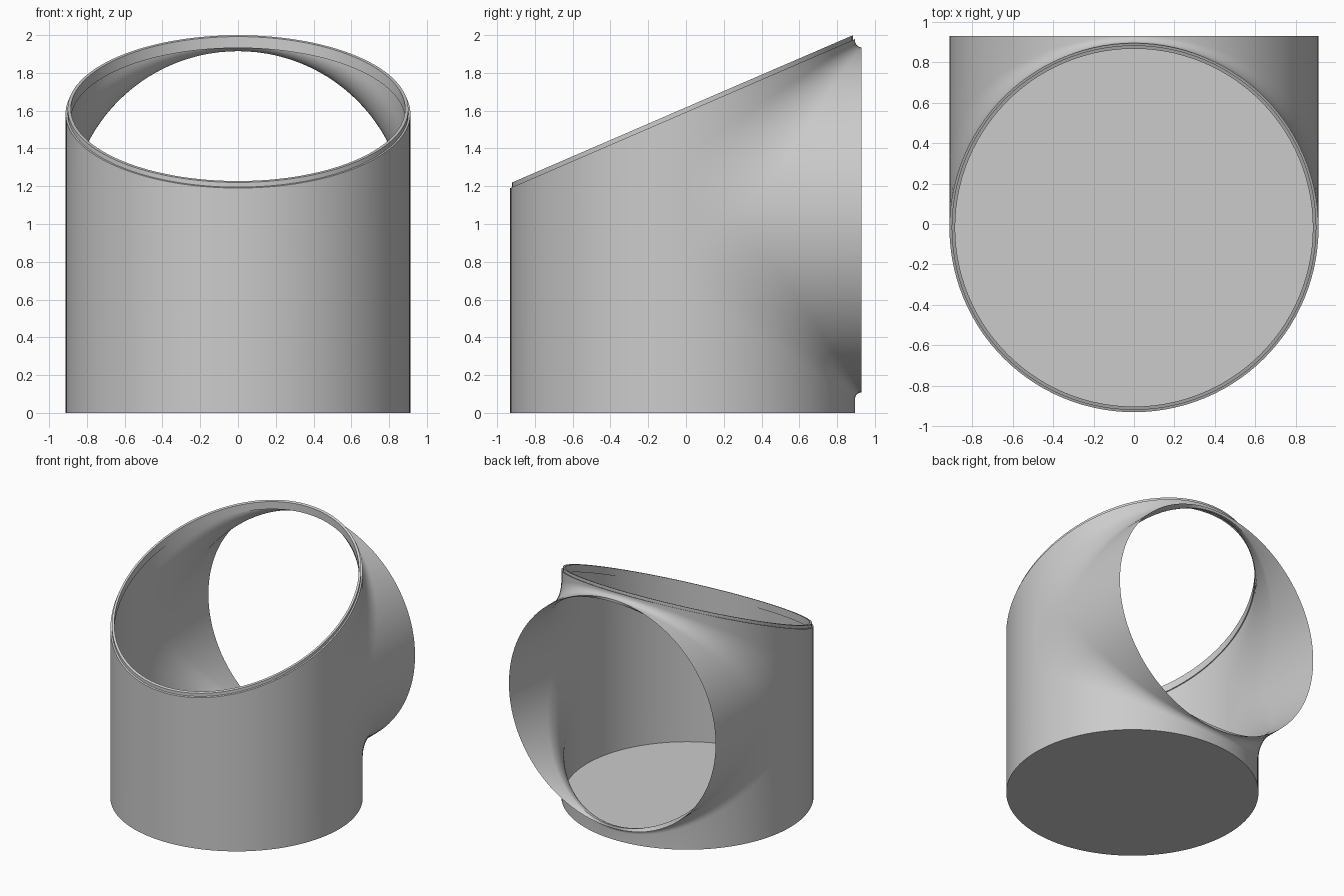
import bpy, bmesh
from math import sin, cos, pi, sqrt

if "Cube" in bpy.data.objects:
    bpy.data.objects.remove(bpy.data.objects["Cube"])

YC = -0.018            # y of the upright cylinder axis
ZC = 1.022             # height of the round opening's axis
R_OUT, R_IN = 0.913, 0.893
END = 0.948            # opening plane, measured from the cylinder axis
N, ARC = 28, 10        # columns per quarter turn, fillet steps


def z_top(y):
    """Slanted top plane."""
    return 1.22 + 0.432 * (y + YC + 0.92)


def face(bm, pts):
    bm.faces.new([bm.verts.new((x, y + YC, z)) for x, y, z in pts])


def finish(bm, name):
    bmesh.ops.remove_doubles(bm, verts=bm.verts, dist=0.0002)
    bmesh.ops.dissolve_degenerate(bm, edges=bm.edges, dist=0.0001)
    bmesh.ops.recalc_face_normals(bm, faces=bm.faces)
    me = bpy.data.meshes.new(name)
    bm.to_mesh(me)
    bm.free()
    ob = bpy.data.objects.new(name, me)
    bpy.context.collection.objects.link(ob)
    bpy.ops.object.select_all(action='DESELECT')
    bpy.context.view_layer.objects.active = ob
    ob.select_set(True)
    bpy.ops.object.shade_smooth_by_angle(angle=0.6)


def skin(bm, r, base, drop):
    """One wall skin: upright cylinder filleted into an equal tube facing back."""
    d_end = END - r

    def column(a, sx, up):
        # rim/base point, fillet arc, then the opening edge; all at constant x
        s, x = r * sin(a), sx * r * cos(a)
        d = d_end + 0.30 * (1 - s / r)
        start = max(z_top(s) - drop, ZC + s + d + 0.001) if up > 0 else base
        pts = [(x, s, start)]
        for k in range(ARC + 1):
            t = pi / 2 * k / ARC
            pts.append((x, s + d - d * cos(t), ZC + up * (s + d - d * sin(t))))
        pts.append((sx * R_OUT * cos(a), END, ZC + up * R_OUT * sin(a)))
        return pts

    floor = []
    for sx in (1, -1):
        # back half with the blended opening
        for up in (1, -1):
            cols = [column(pi / 2 * i / N, sx, up) for i in range(N + 1)]
            for c0, c1 in zip(cols, cols[1:]):
                for j in range(len(c0) - 1):
                    face(bm, (c0[j], c0[j + 1], c1[j + 1], c1[j]))
        # flat cheek between upper and lower fillets
        hi, lo = column(0, sx, 1), column(0, sx, -1)
        face(bm, hi[1:-1] + lo[1:-2][::-1])
        # plain front half
        for i in range(N):
            p = [(sx * r * cos(a), -r * sin(a)) for a in (pi / 2 * i / N, pi / 2 * (i + 1) / N)]
            (x0, y0), (x1, y1) = p
            side = [lo[0], lo[1], hi[1], hi[0]] if i == 0 else [(x0, y0, base), (x0, y0, z_top(y0) - drop)]
            face(bm, side + [(x1, y1, z_top(y1) - drop), (x1, y1, base)])
    for i in range(4 * N):
        a = pi / 2 * i / N
        floor.append((r * cos(a), r * sin(a), base))
    face(bm, floor)


# Cup body: outer and inner skins meeting in a thin edge at the back opening
bm = bmesh.new()
skin(bm, R_OUT, 0.0, 0.025)
skin(bm, R_IN, 0.02, 0.025)
finish(bm, "cup_body")

# Stepped lip around the slanted top
bm = bmesh.new()
profile = [(0.913, -0.025), (0.902, -0.025), (0.902, 0), (0.885, 0), (0.885, -0.06), (0.895, -0.06)]
M = 4 * N
rings = [[(r * cos(2 * pi * i / M), r * sin(2 * pi * i / M), z_top(r * sin(2 * pi * i / M)) + dz)
          for r, dz in profile] for i in range(M)]
for i in range(M):
    a, b = rings[i], rings[(i + 1) % M]
    for j in range(len(profile) - 1):
        face(bm, (a[j], a[j + 1], b[j + 1], b[j]))
finish(bm, "top_rim")
